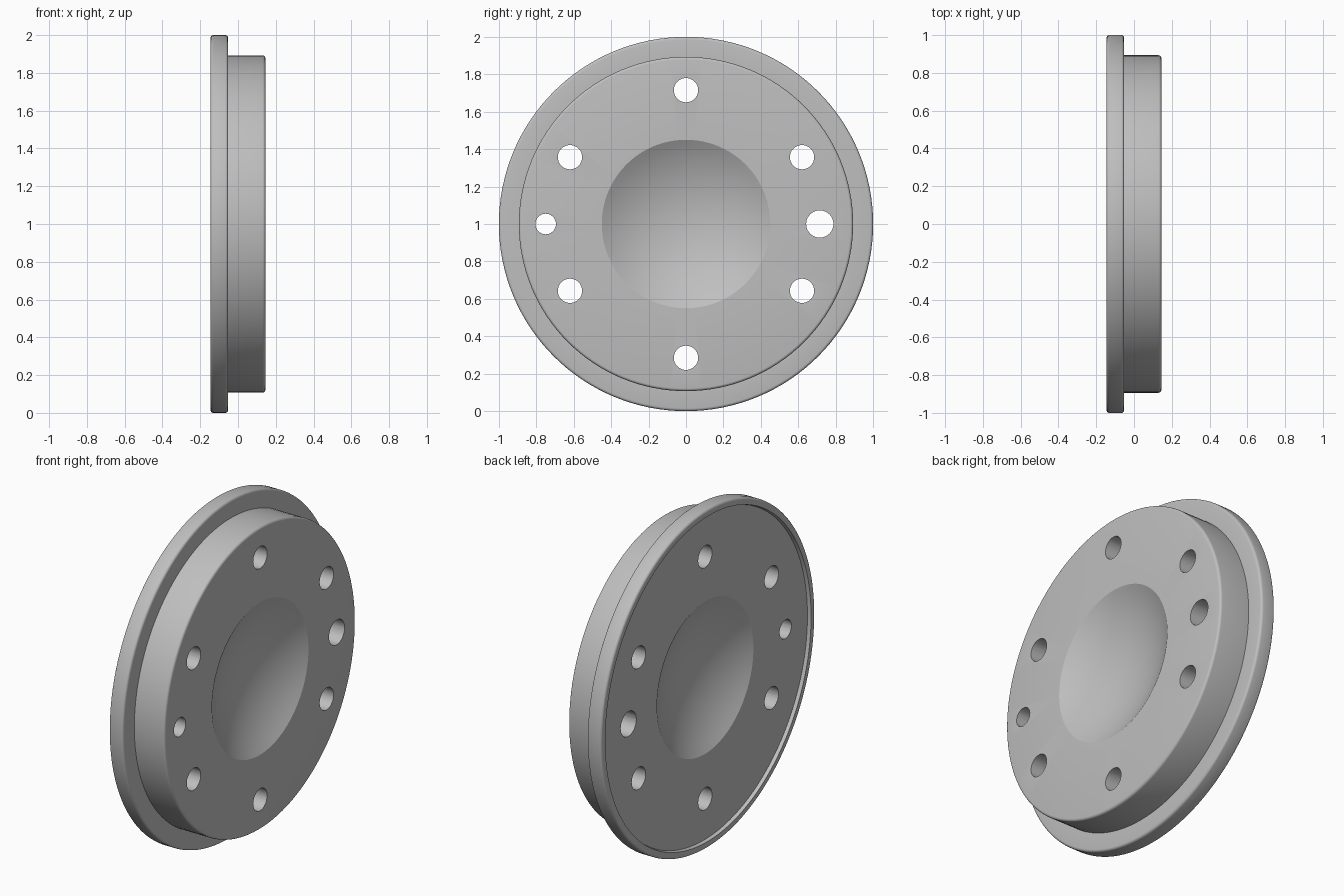
import bpy, bmesh, math
from mathutils import Matrix, Vector

cube = bpy.data.objects.get("Cube")
if cube:
    bpy.data.objects.remove(cube, do_unlink=True)

CENTRE_Z = 1.0
SEGMENTS = 128

grey = bpy.data.materials.new("plain_grey")
grey.use_nodes = True
colour = (0.52, 0.52, 0.52, 1)
grey.diffuse_color = colour
grey.node_tree.nodes["Principled BSDF"].inputs["Base Color"].default_value = colour


def make_object(name, bm):
    mesh = bpy.data.meshes.new(name)
    bm.to_mesh(mesh)
    bm.free()
    mesh.materials.append(grey)
    obj = bpy.data.objects.new(name, mesh)
    bpy.context.collection.objects.link(obj)
    obj.location.z = CENTRE_Z
    return obj


def dish(x_rim, depth, radius, steps=14):
    """Spherical hollow as (x, radius) points from the axis to the rim."""
    ball = (radius ** 2 + depth ** 2) / (2 * abs(depth))
    side = math.copysign(1, depth)
    sink = ball - abs(depth)
    return [(x_rim + side * (math.sqrt(ball ** 2 - r ** 2) - sink), r)
            for r in (radius * i / steps for i in range(steps + 1))]


def fillet(x, r, size, start, steps=4):
    """Quarter round about a centre, turning towards the back."""
    return [(x + size * math.cos(a), r + size * math.sin(a))
            for a in (start + math.pi / 2 * i / steps for i in range(steps + 1))]


# Section from the front hollow, over the hub and flange, to the back hollow
section = dish(0.145, -0.13, 0.45)
section += fillet(0.13, 0.878, 0.015, 0)
section += [(-0.052, 0.893)]
section += fillet(-0.067, 0.985, 0.015, 0)
section += fillet(-0.13, 0.985, 0.015, math.pi / 2)
section += [(-0.145, 0.96), (-0.125, 0.955)]
section += reversed(dish(-0.125, 0.13, 0.45))

bm = bmesh.new()
verts = [bm.verts.new((x, 0, r)) for x, r in section]
edges = [bm.edges.new(pair) for pair in zip(verts, verts[1:])]
bmesh.ops.spin(bm, geom=verts + edges, cent=(0, 0, 0), axis=(1, 0, 0),
               angle=2 * math.pi, steps=SEGMENTS)
bmesh.ops.remove_doubles(bm, verts=bm.verts, dist=0.0005)
bmesh.ops.recalc_face_normals(bm, faces=bm.faces)
flange = make_object("flanged_disc", bm)

# Bolt holes: six equal ones, a larger one and a smaller one
holes = [(y, z, 0.065) for y in (-0.62, 0.62) for z in (-0.357, 0.357)]
holes += [(0, z, 0.065) for z in (-0.715, 0.715)]
holes += [(0.715, 0, 0.073), (-0.75, 0, 0.055)]
bm = bmesh.new()
for y, z, r in holes:
    place = Matrix.Translation(Vector((0, y, z))) @ Matrix.Rotation(math.pi / 2, 4, 'Y')
    bmesh.ops.create_cone(bm, cap_ends=True, segments=32, radius1=r, radius2=r,
                          depth=1, matrix=place)
cutter = make_object("hole_cutter", bm)

cut = flange.modifiers.new("bolt_holes", 'BOOLEAN')
cut.operation = 'DIFFERENCE'
cut.solver = 'EXACT'
cut.object = cutter
bpy.ops.object.select_all(action='DESELECT')
flange.select_set(True)
bpy.context.view_layer.objects.active = flange
bpy.ops.object.modifier_apply(modifier=cut.name)
bpy.data.objects.remove(cutter, do_unlink=True)

# Smooth rounds with crisp lips on the hollows, holes and steps
bpy.ops.object.shade_smooth_by_angle(angle=math.radians(28))
